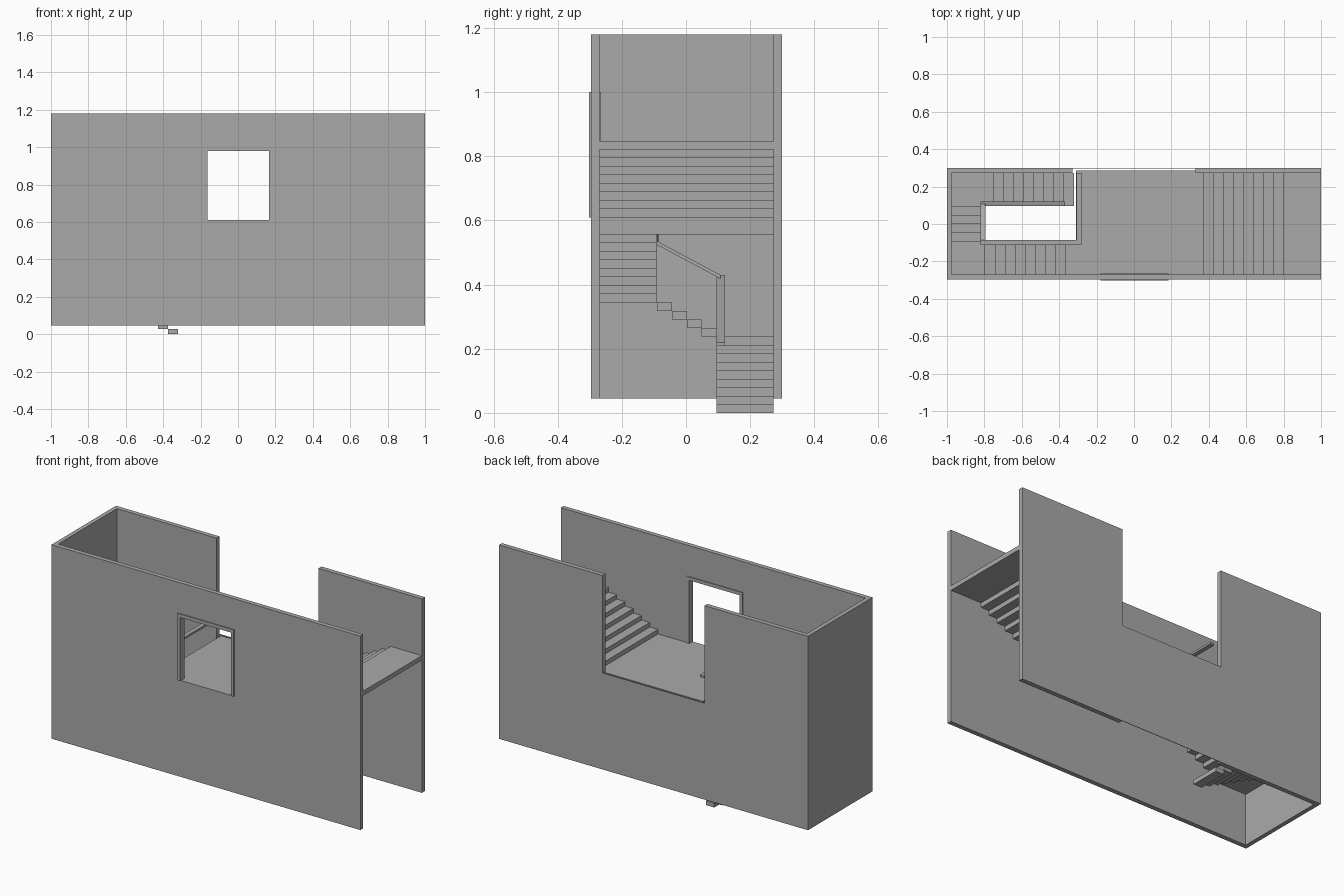
import bpy
from mathutils import Vector

if "Cube" in bpy.data.objects:
    bpy.data.objects.remove(bpy.data.objects["Cube"], do_unlink=True)

GREY = (0.4, 0.4, 0.4, 1)
mat = bpy.data.materials.new("plain grey")
mat.use_nodes = True
mat.diffuse_color = GREY
mat.node_tree.nodes["Principled BSDF"].inputs["Base Color"].default_value = GREY

CORNERS = [(0, 0), (1, 0), (1, 1), (0, 1)]
SIDES = [(0, 1, 2, 3), (7, 6, 5, 4), (0, 4, 5, 1), (1, 5, 6, 2), (2, 6, 7, 3), (3, 7, 4, 0)]


def add_mesh(name, verts, faces):
    mesh = bpy.data.meshes.new(name)
    mesh.from_pydata(verts, [], faces)
    mesh.materials.append(mat)
    obj = bpy.data.objects.new(name, mesh)
    bpy.context.collection.objects.link(obj)
    return obj


def boxes(name, *spans):
    """One object made of boxes, each given as x, y and z ranges."""
    verts, faces = [], []
    for xs, ys, zs in spans:
        n = len(verts)
        verts += [(xs[i], ys[j], z) for z in reversed(zs) for i, j in reversed(CORNERS)]
        faces += [tuple(n + i for i in reversed(f)) for f in SIDES]
    obj = add_mesh(name, verts, faces)
    tidy(obj)
    return obj


def tidy(obj):
    import bmesh
    bm = bmesh.new()
    bm.from_mesh(obj.data)
    bmesh.ops.recalc_face_normals(bm, faces=bm.faces)
    bm.to_mesh(obj.data)
    bm.free()


def rail(name, start, end, across, width=0.026, thick=0.012):
    """Flat handrail bar between two top-centre points."""
    side = Vector(across) * width / 2
    down = Vector((0, 0, -thick))
    verts = [Vector(p) + s + d for d in (down, Vector()) for p, s in
             ((start, -side), (end, -side), (end, side), (start, side))]
    tidy(add_mesh(name, verts, SIDES))


# Main levels: every stair uses the same riser and tread
H, TREAD = 0.0265, 0.0535
FLOOR = 23 * H
BASE, TOP = 0.045, 1.18
FRONT, FRONT_IN, BACK_IN, BACK = -0.297, -0.27, 0.273, 0.30
LEFT_IN = -0.975
WELL_F, WELL_B = -0.09, 0.095
FULL = (BASE, TOP)

# Walls
HOLE_L, HOLE_R, HOLE_T = -0.162, 0.166, 0.98
wall_y = (FRONT, FRONT_IN)
boxes("front_wall",
      ((-1, HOLE_L), wall_y, FULL), ((HOLE_R, 1), wall_y, FULL),
      ((HOLE_L, HOLE_R), wall_y, (BASE, FLOOR)), ((HOLE_L, HOLE_R), wall_y, (HOLE_T, TOP)))
boxes("end_wall", ((-1, LEFT_IN), (FRONT_IN, BACK_IN), FULL))
boxes("back_wall", ((-1, -0.33), (BACK_IN, BACK), FULL), ((0.33, 1), (BACK_IN, BACK), FULL),
      ((-0.33, 0.33), (BACK - 0.003, BACK), (BASE, FLOOR)))

# Window casing: two jambs and a head
casing_y = (-0.303, -0.265)
boxes("window_casing",
      ((HOLE_L - 0.018, HOLE_L), casing_y, (FLOOR, HOLE_T)),
      ((HOLE_R, HOLE_R + 0.018), casing_y, (FLOOR, HOLE_T)),
      ((HOLE_L - 0.018, HOLE_R + 0.018), casing_y, (HOLE_T, HOLE_T + 0.02)))

# Middle floor with its strip at the head of the front flight
slab_z = (FLOOR - 2 * H, FLOOR)
boxes("middle_floor", ((-0.31, 0.37), (FRONT_IN, 0.287), slab_z),
      ((-0.37, -0.31), (FRONT_IN, WELL_F), slab_z))


def step_z(level):
    return ((level - 1) * H, level * H)


# Stair flights, bottom to top
back_y, front_y = (WELL_B, BACK_IN), (FRONT_IN, WELL_F)
boxes("lower_flight", *[((-0.32 - k * TREAD, -0.32 - (k - 1) * TREAD), back_y, step_z(k))
                        for k in range(1, 9)])
boxes("lower_landing", ((LEFT_IN, -0.32 - 8 * TREAD), back_y, step_z(9)))
run = (WELL_B - WELL_F) / 4
boxes("turning_flight", *[((LEFT_IN, -0.805), (WELL_B - (k + 1) * run, WELL_B - k * run), step_z(10 + k))
                          for k in range(4)])
boxes("upper_landing", ((LEFT_IN, -0.37 - 8 * TREAD), front_y, step_z(14)))
boxes("front_flight", *[((-0.37 - (k + 1) * TREAD, -0.37 - k * TREAD), front_y, step_z(22 - k))
                        for k in range(8)])
boxes("top_flight", *[((0.37 + k * TREAD, 0.37 + (k + 1) * TREAD), (FRONT_IN, BACK_IN), step_z(24 + k))
                      for k in range(8)])
boxes("top_landing", ((0.37 + 8 * TREAD, 1), (FRONT_IN, BACK_IN), step_z(32)))

# Handrails around the stair well
yb, yf, xl, xr = 0.108, -0.098, -0.808, -0.295
low, mid, high = 0.43, 0.54, 0.752
rail("lower_handrail", (xl - 0.013, yb, low), (-0.37, yb, 0.22), (0, 1, 0))
rail("turning_handrail", (xl, yb, low), (xl, yf, mid), (1, 0, 0))
rail("front_handrail", (xl - 0.013, yf, mid), (-0.37, yf, high), (0, 1, 0))
rail("front_handrail_end", (-0.37, yf, high), (xr, yf, high), (0, 1, 0))
rail("floor_handrail", (xr, yf - 0.013, high), (xr, BACK_IN, high), (1, 0, 0))
